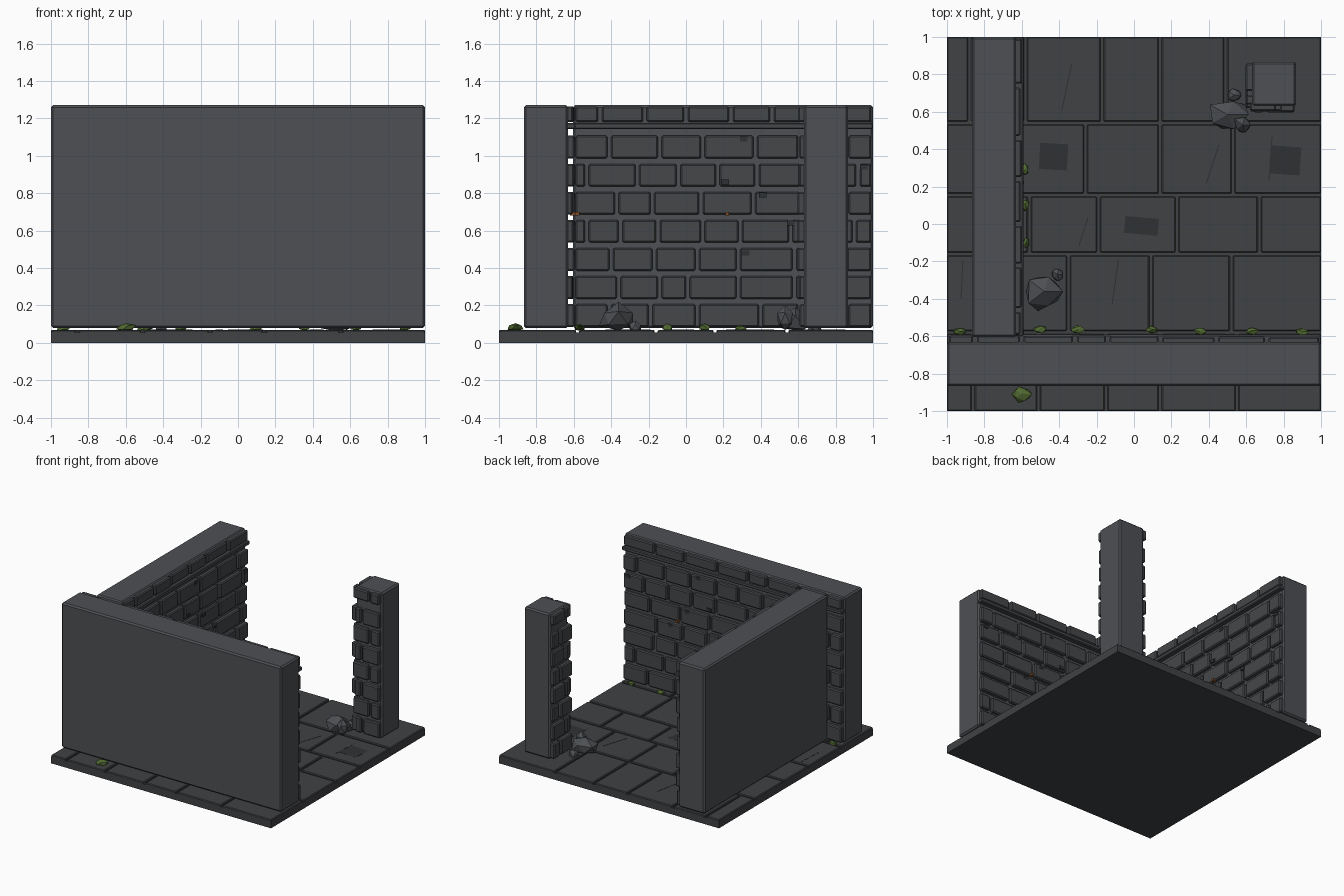
import bpy, bmesh, random
from math import radians
from mathutils import Matrix, Vector

if "Cube" in bpy.data.objects:
    bpy.data.objects.remove(bpy.data.objects["Cube"])

random.seed(7)


def material(name, rgb):
    m = bpy.data.materials.new(name)
    m.diffuse_color = (*rgb, 1)
    m.use_nodes = True
    m.node_tree.nodes["Principled BSDF"].inputs["Base Color"].default_value = m.diffuse_color
    return m


STONE = material("stone", (0.075, 0.08, 0.088))
BRICK = material("brick_stone", (0.06, 0.063, 0.068))
TILE = material("floor_stone", (0.052, 0.054, 0.058))
DARK = material("dark_stone", (0.03, 0.031, 0.034))
MOSS = material("moss_green", (0.08, 0.14, 0.03))
RUST = material("rust", (0.2, 0.07, 0.02))


def make(name, bm, mat, bevel=0):
    bmesh.ops.recalc_face_normals(bm, faces=bm.faces)
    me = bpy.data.meshes.new(name)
    bm.to_mesh(me)
    bm.free()
    me.materials.append(mat)
    ob = bpy.data.objects.new(name, me)
    bpy.context.collection.objects.link(ob)
    if bevel:
        mod = ob.modifiers.new("bevel", 'BEVEL')
        mod.width, mod.segments = bevel, 1
    return ob


def add_box(bm, lo, hi, rot=0):
    lo, hi = Vector(lo), Vector(hi)
    mat = (Matrix.Translation((lo + hi) / 2) @ Matrix.Rotation(radians(rot), 4, 'Z')
           @ Matrix.Diagonal((*(hi - lo), 1)))
    bmesh.ops.create_cube(bm, size=1, matrix=mat)


def box(name, lo, hi, mat, bevel=0):
    bm = bmesh.new()
    add_box(bm, lo, hi)
    return make(name, bm, mat, bevel)


def face_box(bm, axis, a, b, d0, d1, z0, z1):
    # box lying on a wall face: a..b along the wall, d0..d1 outwards
    if axis == 'x':
        add_box(bm, (a, d0, z0), (b, d1, z1))
    else:
        add_box(bm, (d0, a, z0), (d1, b, z1))


# Course heights shared by all brick faces; the last one is the thin cap course
COURSES = [(0.085 + 0.15 * i, 0.207 + 0.15 * i) for i in range(7)] + [(1.18, 1.262)]


def bricks(name, axis, rows, face, sign):
    bm = bmesh.new()
    for (z0, z1), cuts in zip(COURSES, rows):
        for a, b in zip(cuts, cuts[1:]):
            out = face + sign * random.uniform(0.022, 0.035)
            d0, d1 = sorted((face - sign * 0.02, out))
            face_box(bm, axis, a + 0.01, b - 0.01, d0, d1, z0, z1)
    return make(name, bm, BRICK, 0.008)


# Floor slab and tiles
box("floor_slab", (-1, -1, 0), (1, 1, 0.055), TILE)
TILES = [(-1, -0.58, [-1, -0.86, -0.51, -0.15, 0.14, 0.55, 1]),
         (-0.58, -0.16, [-1, -0.75, -0.35, 0.09, 0.52, 1]),
         (-0.16, 0.155, [-1, -0.56, -0.19, 0.23, 0.67, 1]),
         (0.155, 0.54, [-1, -0.63, -0.26, 0.14, 0.53, 1]),
         (0.54, 1, [-1, -0.88, -0.58, -0.17, 0.14, 0.49, 1])]
bm = bmesh.new()
for y0, y1, xs in TILES:
    for a, b in zip(xs, xs[1:]):
        edge = lambda v, s: v if abs(v) == 1 else v + s * 0.008
        add_box(bm, (edge(a, 1), edge(y0, 1), 0.03), (edge(b, -1), edge(y1, -1), 0.069))
make("floor_tiles", bm, TILE, 0.006)

# Cracks and worn patches on the floor
bm = bmesh.new()
for x, y, length, rot in [(-0.36, 0.73, 0.25, -12), (0.42, 0.32, 0.22, -18), (0.73, 0.35, 0.24, -4),
                          (-0.27, -0.04, 0.16, -18), (-0.1, -0.31, 0.24, -8), (-0.92, -0.3, 0.2, -3)]:
    add_box(bm, (x - 0.003, y - length / 2, 0.065), (x + 0.003, y + length / 2, 0.0705), rot)
for x, y, w, h, rot in [(-0.43, 0.36, 0.15, 0.14, -3), (0.04, -0.01, 0.18, 0.09, -5),
                        (0.81, 0.34, 0.16, 0.15, -4)]:
    add_box(bm, (x - w / 2, y - h / 2, 0.065), (x + w / 2, y + h / 2, 0.0698), rot)
make("floor_cracks", bm, DARK)

# Wall cores and corner pillar
box("front_wall", (-1, -0.867, 0.078), (1, -0.63, 1.27), STONE, 0.012)
box("left_wall", (-0.867, -0.605, 0.078), (-0.63, 1, 1.27), STONE, 0.012)
box("pillar", (0.63, 0.63, 0.078), (0.867, 0.867, 1.27), STONE, 0.012)

# Left wall brick courses
LEFT = [[-0.6, -0.41, -0.19, 0.06, 0.4, 0.61, 0.86, 1],
        [-0.6, -0.36, -0.14, 0.01, 0.28, 0.58, 0.79, 1],
        [-0.6, -0.4, -0.17, 0.06, 0.28, 0.58, 0.85, 1],
        [-0.6, -0.53, -0.35, -0.15, 0.09, 0.29, 0.56, 0.9, 1],
        [-0.6, -0.37, -0.18, 0.08, 0.36, 0.63, 0.86, 1],
        [-0.6, -0.53, -0.26, -0.04, 0.17, 0.38, 0.62, 0.92, 1],
        [-0.6, -0.41, -0.14, 0.09, 0.37, 0.61, 0.86, 1],
        [-0.6, -0.46, -0.22, 0.0, 0.24, 0.46, 0.74, 1]]
bricks("left_wall_bricks", 'y', LEFT, -0.63, 1)

# Front wall brick courses, running bond with varied widths
FRONT = []
for i in range(7):
    cuts, x = [-1], -1 + (0.12 if i % 2 else 0.23)
    while x < 0.93:
        cuts.append(x)
        x += random.uniform(0.2, 0.29)
    FRONT.append(cuts + [1])
FRONT.append([-1, -0.85, -0.6, -0.315, -0.14, 0.14, 0.44, 0.71, 1])
bricks("front_wall_bricks", 'x', FRONT, -0.63, 1)

# Pillar bricks on its two inner faces
for k, axis in enumerate('xy'):
    rows = [[0.61, 0.77, 0.867] if (i + k) % 2 else [0.63, 0.7, 0.867] for i in range(8)]
    bricks(f"pillar_bricks_{axis}", axis, rows, 0.63, -1)

# Trim ledge under the cap course
for name, axis, a in (("front_trim", 'x', -1), ("left_trim", 'y', -0.6)):
    bm = bmesh.new()
    face_box(bm, axis, a, 1, -0.64, -0.592, 1.143, 1.175)
    make(name, bm, BRICK, 0.006)

# Chipped corners and rust studs on the wall bricks
bm = bmesh.new()
for a, z in [(0.31, 1.09), (0.21, 0.86), (0.41, 0.79), (0.56, 0.64), (0.32, 0.48), (0.95, 0.94)]:
    for axis in 'xy':
        face_box(bm, axis, a - 0.02, a + 0.02, -0.62, -0.594, z - 0.013, z + 0.013)
make("brick_chips", bm, DARK)
bm = bmesh.new()
for axis, a in (('y', -0.58), ('y', 0.22), ('x', -0.2), ('x', 0.5)):
    face_box(bm, axis, a - 0.01, a + 0.01, -0.62, -0.588, 0.68, 0.7)
make("rust_studs", bm, RUST)


def lump(name, x, y, z, size, mat, jitter, sub):
    # jagged faceted lump with a flattened base
    bm = bmesh.new()
    bmesh.ops.create_icosphere(bm, subdivisions=sub, radius=1)
    for v in bm.verts:
        v.co *= random.uniform(1 - jitter, 1 + jitter)
        v.co = Vector((x + v.co.x * size[0], y + v.co.y * size[1],
                       max(0.066, z + v.co.z * size[2])))
    return make(name, bm, mat)


# Fallen rubble
for i, (x, y, z, s) in enumerate([(-0.48, -0.36, 0.13, (0.1, 0.105, 0.075)),
                                  (0.5, 0.585, 0.11, (0.11, 0.085, 0.07)),
                                  (0.58, 0.53, 0.13, (0.05, 0.05, 0.07)),
                                  (0.535, 0.69, 0.085, (0.04, 0.04, 0.035)),
                                  (-0.41, -0.27, 0.085, (0.035, 0.035, 0.03))]):
    lump(f"rubble_{i}", x, y, z, s, STONE, 0.2, 1)

# Moss tufts along the wall feet
for i, (x, y) in enumerate([(-0.93, -0.575), (-0.5, -0.56), (-0.3, -0.565), (0.1, -0.565),
                            (0.35, -0.575), (0.63, -0.57), (0.9, -0.575),
                            (-0.58, 0.29), (-0.575, -0.1), (-0.58, 0.1)]):
    lump(f"moss_{i}", x, y, 0.08, (0.035, 0.02, 0.02) if i < 7 else (0.02, 0.035, 0.02), MOSS, 0.3, 1)
lump("moss_outer", -0.6, -0.91, 0.083, (0.055, 0.045, 0.025), MOSS, 0.25, 1)
